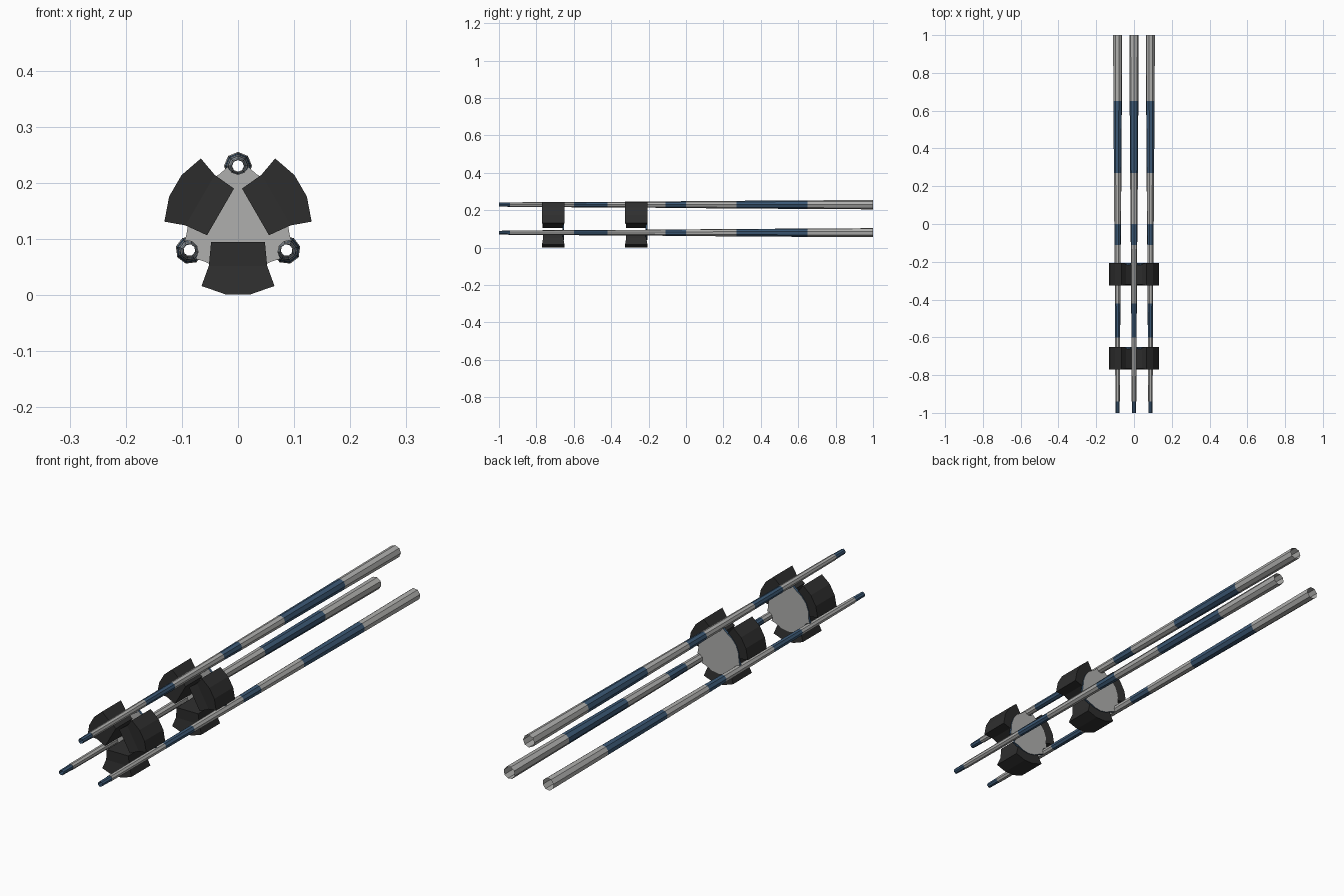
import bpy, bmesh, math

if "Cube" in bpy.data.objects:
    bpy.data.objects.remove(bpy.data.objects["Cube"])

CZ = 0.13          # height of the common axis
TUBE_R = 0.10      # distance of the tubes from the axis


def material(name, rgb):
    m = bpy.data.materials.new(name)
    m.diffuse_color = (*rgb, 1)
    m.use_nodes = True
    m.node_tree.nodes["Principled BSDF"].inputs["Base Color"].default_value = m.diffuse_color
    return m


grey = material("light grey", (0.43, 0.43, 0.42))
blue = material("steel blue", (0.045, 0.10, 0.18))
black = material("foam black", (0.028, 0.028, 0.028))


def finish(bm, name, mats):
    bmesh.ops.recalc_face_normals(bm, faces=bm.faces)
    me = bpy.data.meshes.new(name)
    bm.to_mesh(me)
    bm.free()
    for m in mats:
        me.materials.append(m)
    ob = bpy.data.objects.new(name, me)
    bpy.context.collection.objects.link(ob)
    return ob


def place(u, r, y, a):
    """Tangential u and radial r offsets at angle a around the long axis."""
    c, s = math.cos(a), math.sin(a)
    return (r * c - u * s, y, CZ + r * s + u * c)


# tapered, open, striped tubes
STOPS = [-1, -0.94, -0.94, -0.6, -0.42, -0.11, 0, 0.27, 0.65, 1]
RADII = [0.0105, 0.0115, 0.0125, 0.014, 0.0148, 0.017, 0.0185, 0.0205, 0.023, 0.025]
BLUE_BANDS = (0, 3, 5, 7)


def tube(name, a, sides=8):
    bm = bmesh.new()
    rings = []
    for y, rad in zip(STOPS, RADII):
        rings.append([bm.verts.new(place(
            rad * math.sin(2 * math.pi * i / sides),
            TUBE_R + rad * math.cos(2 * math.pi * i / sides), y, a))
            for i in range(sides)])
    for k in range(len(rings) - 1):
        for i in range(sides):
            j = (i + 1) % sides
            f = bm.faces.new((rings[k][i], rings[k][j], rings[k + 1][j], rings[k + 1][i]))
            f.material_index = 1 if k in BLUE_BANDS else 0
    finish(bm, name, [grey, blue])


# foam block: half profile (tangent, radius, half length), mirrored
HALF = [(0.048, 0.036, 0.056), (0.052, 0.078, 0.054), (0.065, 0.114, 0.060), (0.022, 0.129, 0.060)]


def foam(name, a, yc):
    bm = bmesh.new()
    outline = HALF + [(-u, r, h) for u, r, h in reversed(HALF)]
    n = len(outline)
    front = [bm.verts.new(place(u, r, yc - h, a)) for u, r, h in outline]
    back = [bm.verts.new(place(u, r, yc + h, a)) for u, r, h in outline]
    for ring in (front, back):
        bm.faces.new((ring[0], ring[1], ring[6], ring[7]))
        bm.faces.new(ring[1:7])
    for i in range(n):
        j = (i + 1) % n
        bm.faces.new((front[i], front[j], back[j], back[i]))
    finish(bm, name, [black])


# round plate with a notch for each tube
def plate(name, y0, y1):
    bm = bmesh.new()
    pts = []
    for base in (90, 210, 330):
        for off, r in ((-20, 0.092), (-11, 0.1), (-7, 0.089), (0, 0.085), (7, 0.089),
                       (11, 0.1), (20, 0.092), (40, 0.09), (60, 0.09), (80, 0.09)):
            pts.append((math.radians(base + off), r))
    n = len(pts)
    front = [bm.verts.new(place(0, r, y0, a)) for a, r in pts]
    back = [bm.verts.new(place(0, r, y1, a)) for a, r in pts]
    bm.faces.new(front)
    bm.faces.new(back)
    for i in range(n):
        j = (i + 1) % n
        f = bm.faces.new((front[i], front[j], back[j], back[i]))
        f.material_index = 1
    finish(bm, name, [grey, blue])


for side, deg in (("top", 90), ("left", 210), ("right", 330)):
    tube("tube_" + side, math.radians(deg))

for label, yc in (("front", -0.71), ("rear", -0.266)):
    plate(label + "_plate", yc + 0.049, yc + 0.059)
    for side, deg in (("bottom", 270), ("right", 30), ("left", 150)):
        foam(label + "_block_" + side, math.radians(deg), yc)
